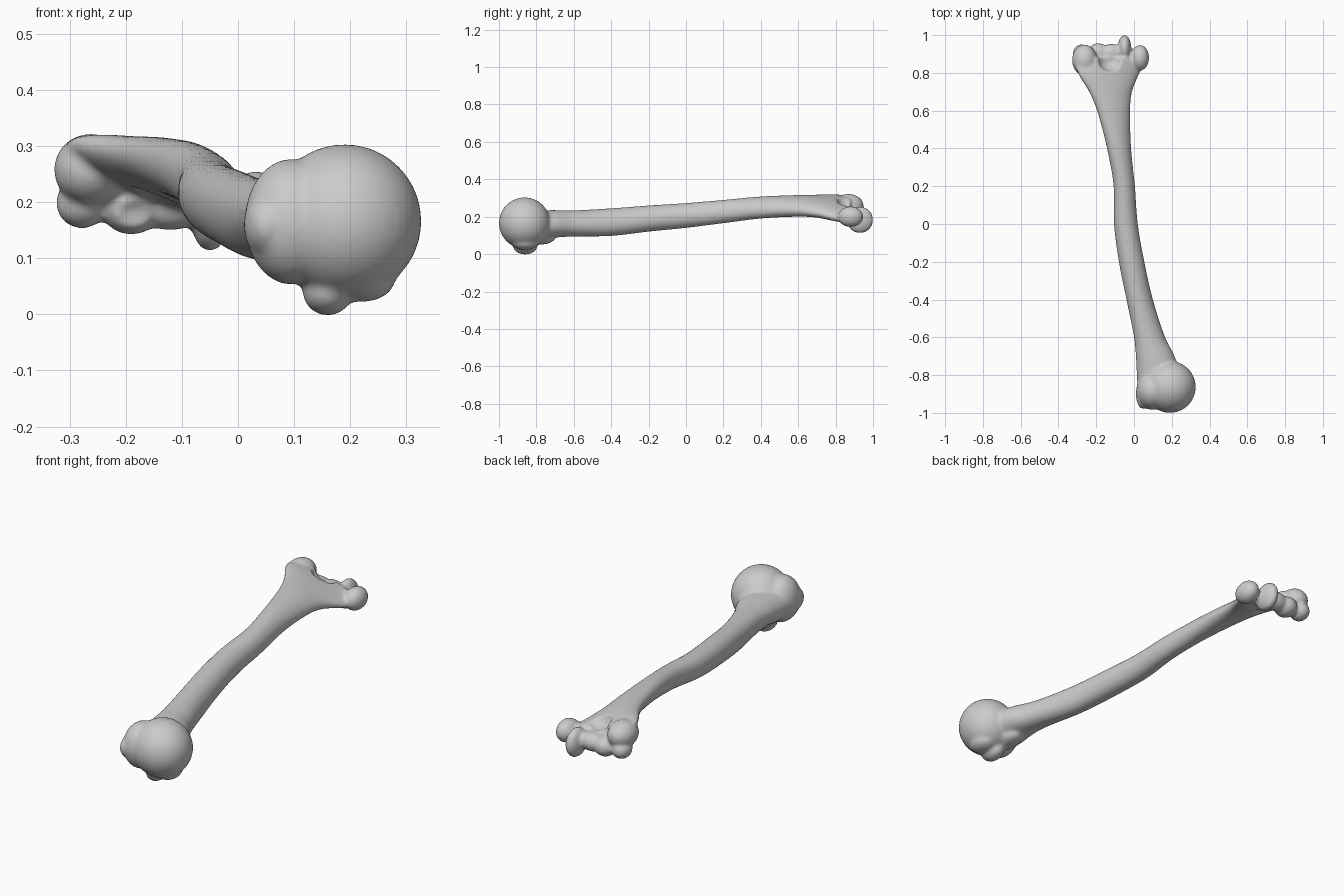
import bpy, bmesh, math
from mathutils import Matrix

if "Cube" in bpy.data.objects:
    bpy.data.objects.remove(bpy.data.objects["Cube"])

# Shaft sections: y, left x, right x, bottom z, top z, shear (tilts the oval left-high)
SECTIONS = [
    (-0.90, 0.02, 0.22, 0.08, 0.24, 0.0),
    (-0.80, 0.015, 0.24, 0.07, 0.235, 0.05),
    (-0.70, 0.01, 0.215, 0.088, 0.235, 0.1),
    (-0.60, 0.0, 0.165, 0.094, 0.234, 0.15),
    (-0.40, -0.04, 0.10, 0.097, 0.245, 0.15),
    (-0.20, -0.08, 0.055, 0.12, 0.26, 0.1),
    (0.00, -0.106, 0.02, 0.14, 0.273, 0.1),
    (0.20, -0.108, 0.005, 0.165, 0.29, 0.15),
    (0.40, -0.143, -0.015, 0.19, 0.308, 0.25),
    (0.60, -0.196, -0.02, 0.20, 0.316, 0.45),
    (0.70, -0.238, -0.01, 0.195, 0.318, 0.65),
    (0.80, -0.298, 0.03, 0.175, 0.32, 0.88),
    (0.88, -0.315, 0.06, 0.165, 0.305, 0.95),
]

# Rounded masses: centre, radii
HEAD = [
    ((0.19, -0.863, 0.166), (0.137, 0.137, 0.137)),     # ball
    ((0.095, -0.885, 0.165), (0.083, 0.098, 0.112)),    # greater tubercle
    ((0.05, -0.90, 0.16), (0.04, 0.08, 0.06)),
    ((0.16, -0.86, 0.042), (0.045, 0.065, 0.044)),      # lesser tubercle
    ((0.22, -0.86, 0.062), (0.06, 0.07, 0.04)),
    ((0.13, -0.79, 0.085), (0.055, 0.09, 0.035)),
]
ELBOW = [
    ((-0.262, 0.868, 0.258), (0.066, 0.082, 0.064)),    # outer epicondyle
    ((-0.278, 0.90, 0.198), (0.046, 0.052, 0.045)),     # capitulum
    ((-0.19, 0.90, 0.192), (0.055, 0.058, 0.05)),       # trochlea
    ((-0.12, 0.905, 0.195), (0.07, 0.048, 0.045)),
    ((-0.05, 0.93, 0.183), (0.036, 0.071, 0.071)),
    ((0.032, 0.88, 0.20), (0.048, 0.068, 0.055)),       # inner epicondyle
]
HOLLOWS = [
    ((-0.12, 0.865, 0.305), (0.07, 0.06, 0.068)),       # rear fossa
    ((-0.18, 0.775, 0.17), (0.08, 0.085, 0.056)),       # front hollow
]


def new_object(name, bm):
    bmesh.ops.recalc_face_normals(bm, faces=bm.faces)
    mesh = bpy.data.meshes.new(name)
    bm.to_mesh(mesh)
    bm.free()
    ob = bpy.data.objects.new(name, mesh)
    bpy.context.collection.objects.link(ob)
    return ob


def blobs(name, items):
    bm = bmesh.new()
    for centre, radii in items:
        m = Matrix.Translation(centre) @ Matrix.Diagonal((*radii, 1))
        bmesh.ops.create_uvsphere(bm, u_segments=40, v_segments=24, radius=1, matrix=m)
    return new_object(name, bm)


def blend(i, t):
    # Smooth spline between neighbouring sections, allowing uneven spacing
    p, q = SECTIONS[i], SECTIONS[i + 1]
    o, r = SECTIONS[max(i - 1, 0)], SECTIONS[min(i + 2, len(SECTIONS) - 1)]
    h = q[0] - p[0]
    out = [p[0] + h * t]
    for k in range(1, 6):
        m0 = (q[k] - o[k]) / (q[0] - o[0]) * h
        m1 = (r[k] - p[k]) / (r[0] - p[0]) * h
        out.append((2*t**3 - 3*t**2 + 1) * p[k] + (t**3 - 2*t**2 + t) * m0
                   + (3*t**2 - 2*t**3) * q[k] + (t**3 - t**2) * m1)
    return out


def shaft(name, sides=40, steps=5):
    bm = bmesh.new()
    rows = [blend(i, j / steps) for i in range(len(SECTIONS) - 1) for j in range(steps)]
    rows.append(SECTIONS[-1])
    rings = []
    for y, x0, x1, z0, z1, s in rows:
        ring = []
        for n in range(sides):
            a = 2 * math.pi * n / sides
            ring.append(bm.verts.new(((x0 + x1) / 2 + (x1 - x0) / 2 * math.cos(a), y,
                                      (z0 + z1) / 2 + (z1 - z0) / 2 * math.sin(a - s))))
        rings.append(ring)
    for a, b in zip(rings, rings[1:]):
        for n in range(sides):
            bm.faces.new((a[n], a[n - 1], b[n - 1], b[n]))
    bm.faces.new(rings[0])
    bm.faces.new(rings[-1])
    return new_object(name, bm)


# Join the parts into one bone
bone = shaft("arm_bone")
parts = [blobs("bone_head", HEAD), blobs("elbow_end", ELBOW), bone]
bpy.ops.object.select_all(action='DESELECT')
for ob in parts:
    ob.select_set(True)
bpy.context.view_layer.objects.active = bone
bpy.ops.object.join()

# Fuse, carve the hollows and soften the joins
fuse = bone.modifiers.new("fuse", 'REMESH')
fuse.mode, fuse.voxel_size = 'VOXEL', 0.007
for item in HOLLOWS:
    cutter = blobs("hollow_cutter", [item])
    cutter.hide_render = True
    cut = bone.modifiers.new("carve", 'BOOLEAN')
    cut.operation, cut.object = 'DIFFERENCE', cutter
    bpy.ops.object.modifier_apply(modifier="fuse") if "fuse" in bone.modifiers else None
    bpy.ops.object.modifier_apply(modifier=cut.name)
    bpy.data.objects.remove(cutter)
even = bone.modifiers.new("even", 'REMESH')
even.mode, even.voxel_size = 'VOXEL', 0.007
soft = bone.modifiers.new("soften", 'SMOOTH')
soft.factor, soft.iterations = 0.5, 5
for name in ("even", "soften"):
    bpy.ops.object.modifier_apply(modifier=name)
bpy.ops.object.shade_smooth_by_angle(angle=math.radians(40))
